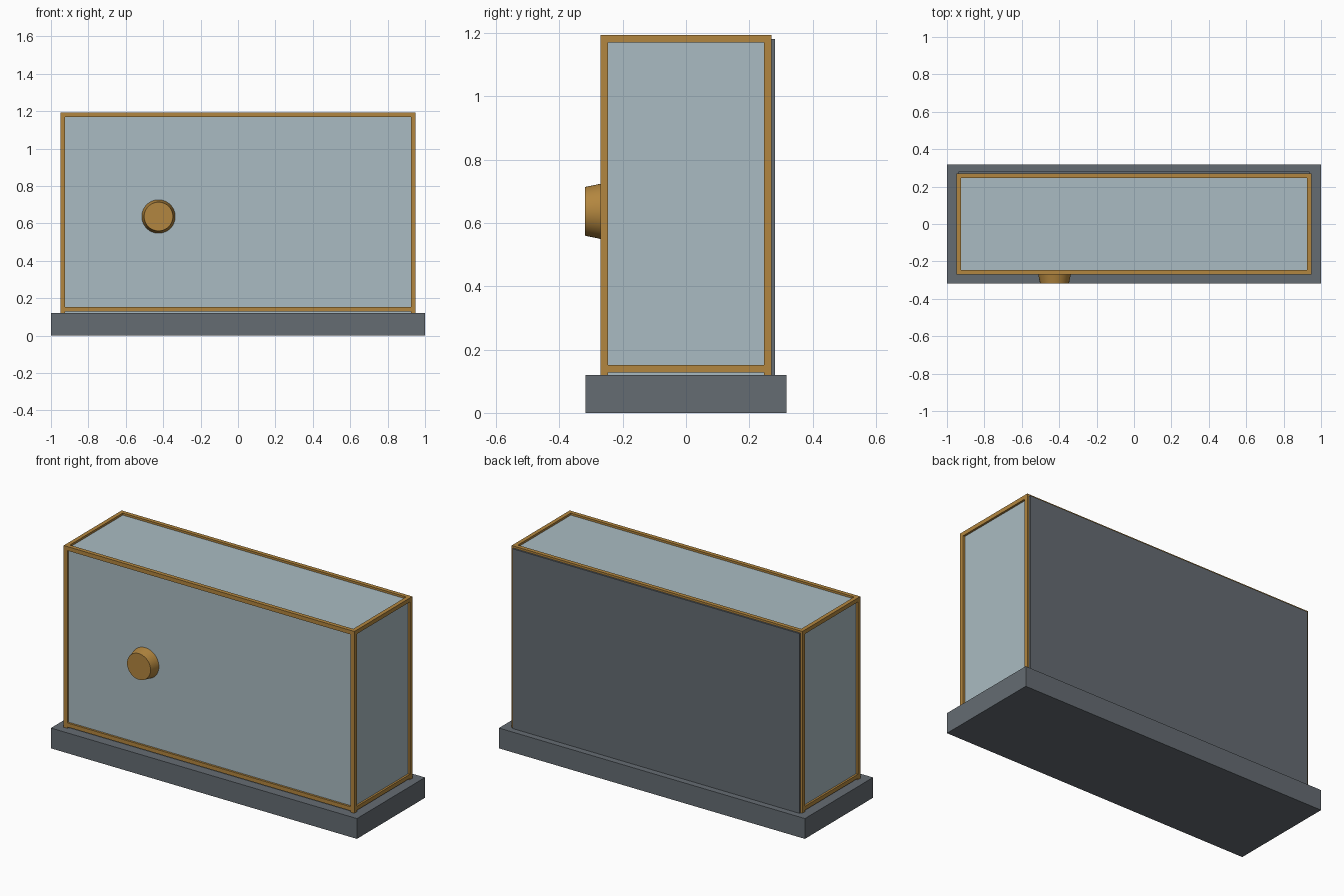
import bpy
from math import radians

if "Cube" in bpy.data.objects:
    bpy.data.objects.remove(bpy.data.objects["Cube"])


def material(name, color):
    m = bpy.data.materials.new(name)
    m.diffuse_color = (*color, 1)
    m.use_nodes = True
    m.node_tree.nodes["Principled BSDF"].inputs["Base Color"].default_value = m.diffuse_color
    return m


SLATE = material("slate", (0.13, 0.15, 0.17))
BRASS = material("brass", (0.45, 0.24, 0.05))
GLASS = material("glass", (0.40, 0.50, 0.54))


def box(name, x, y, z, mat):
    """Box from (min, max) pairs on each axis."""
    spans = (x, y, z)
    bpy.ops.mesh.primitive_cube_add(size=1, location=[(a + b) / 2 for a, b in spans])
    o = bpy.context.object
    o.name = name
    o.scale = [b - a for a, b in spans]
    bpy.ops.object.transform_apply(location=False, rotation=False, scale=True)
    o.data.materials.append(mat)
    return o


X, Y = 0.938, 0.259          # glass half sizes, also the rail centre lines
Z0, Z1 = 0.12, 1.182         # base top and glass top
R = 0.012                    # half thickness of a frame bar


def around(c):
    return (c - R, c + R)


# Plinth, glass block and back panel
box("base", (-1, 1), (-0.318, 0.318), (0, Z0), SLATE)
box("glass_case", (-X, X), (-Y, Y), (Z0, Z1), GLASS)
box("back_panel", (-X, X), (Y, 0.281), (Z0, Z1), SLATE)

# Brass frame: corner posts, then long and short rails at top and bottom
for sx, side in ((-1, "left"), (1, "right")):
    for sy, face in ((-1, "front"), (1, "back")):
        box(f"{face}_{side}_post", around(sx * X), around(sy * Y), (Z0, Z1 + R), BRASS)
for z, level in ((0.14, "bottom"), (Z1, "top")):
    for s, face in ((-1, "front"), (1, "back")):
        box(f"{level}_{face}_rail", (-X - R, X + R), around(s * Y), around(z), BRASS)
    for s, side in ((-1, "left"), (1, "right")):
        box(f"{level}_{side}_rail", around(s * X), (-Y - R, Y + R), around(z), BRASS)

# Tapered knob on the front glass
bpy.ops.mesh.primitive_cone_add(vertices=48, radius1=0.0895, radius2=0.077,
                                depth=0.319 - Y,
                                location=(-0.425, -(Y + 0.319) / 2, 0.637),
                                rotation=(radians(90), 0, 0))
knob = bpy.context.object
knob.name = "knob"
knob.data.materials.append(BRASS)
bpy.ops.object.shade_smooth_by_angle(angle=radians(30))
